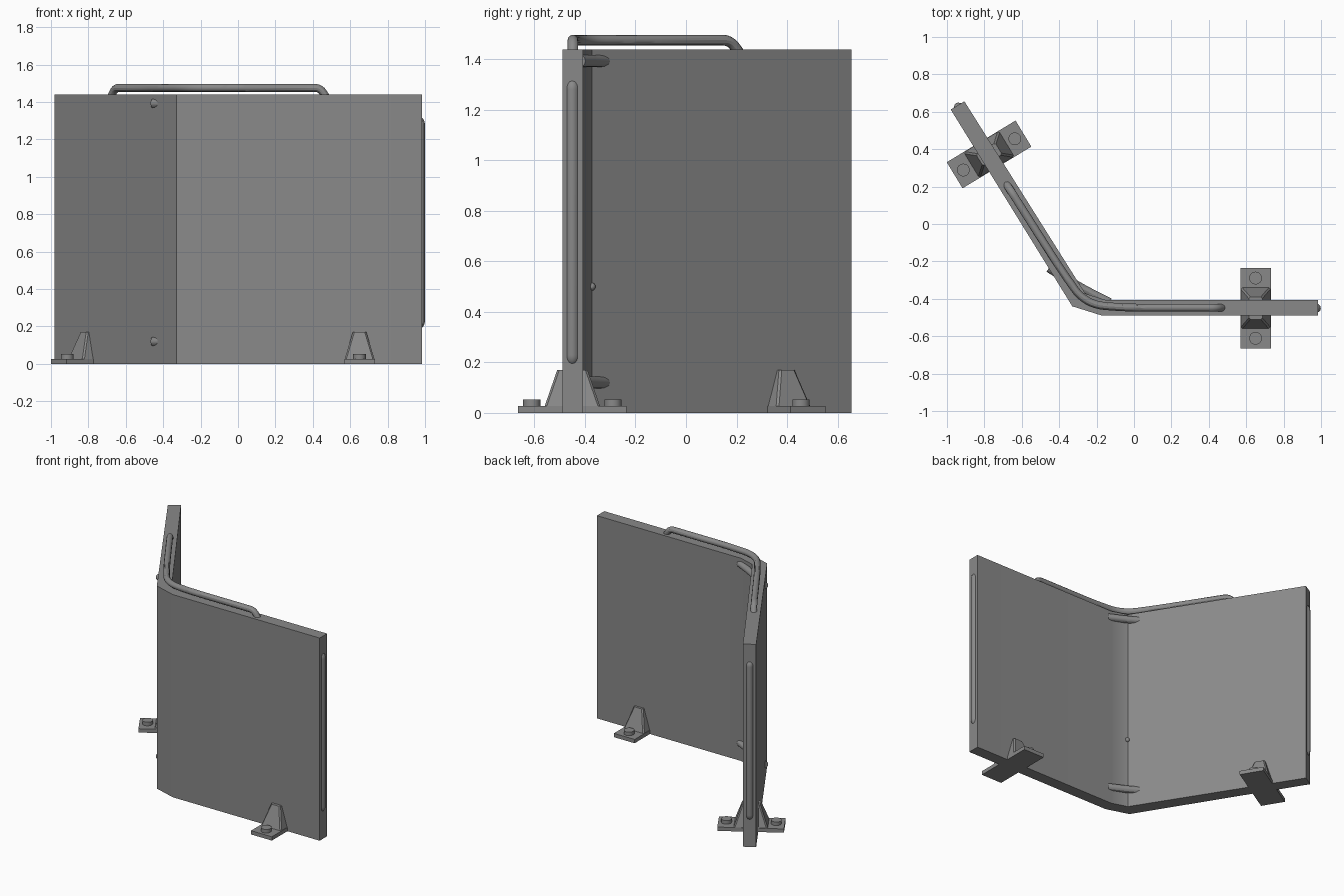
import bpy, bmesh, math
from mathutils import Vector, Matrix

if "Cube" in bpy.data.objects:
    bpy.data.objects.remove(bpy.data.objects["Cube"], do_unlink=True)

GREY = (0.25, 0.25, 0.25, 1)
steel = bpy.data.materials.new("grey_steel")
steel.use_nodes = True
steel.diffuse_color = GREY
steel.node_tree.nodes["Principled BSDF"].inputs["Base Color"].default_value = GREY

HEIGHT = 1.44


def finish(name, bm, matrix=None, smooth=True):
    """Turn a bmesh into a named object with the shared material."""
    bmesh.ops.recalc_face_normals(bm, faces=bm.faces)
    mesh = bpy.data.meshes.new(name)
    bm.to_mesh(mesh)
    bm.free()
    mesh.materials.append(steel)
    obj = bpy.data.objects.new(name, mesh)
    bpy.context.collection.objects.link(obj)
    if matrix:
        obj.matrix_world = matrix
    if smooth:
        bpy.ops.object.select_all(action="DESELECT")
        obj.select_set(True)
        bpy.context.view_layer.objects.active = obj
        bpy.ops.object.shade_smooth_by_angle(angle=math.radians(30))
    return obj


def tube(name, points, radius, bend=0.0):
    """Round bar along a path whose inner corners are rounded by bend."""
    pts = [Vector(p) for p in points]
    path = [pts[0]]
    for a, b, c in zip(pts, pts[1:], pts[2:]):
        cut = min(bend, (a - b).length * 0.48, (c - b).length * 0.48)
        start, end = b + (a - b).normalized() * cut, b + (c - b).normalized() * cut
        for i in range(9):
            t = i / 8
            path.append(start * (1 - t) ** 2 + b * 2 * t * (1 - t) + end * t * t)
    path.append(pts[-1])
    curve = bpy.data.curves.new(name, "CURVE")
    curve.dimensions = "3D"
    curve.bevel_depth = radius
    curve.bevel_resolution = 4
    curve.use_fill_caps = True
    spline = curve.splines.new("POLY")
    spline.points.add(len(path) - 1)
    for point, co in zip(spline.points, path):
        point.co = (*co, 1)
    temp = bpy.data.objects.new(name + "_path", curve)
    bpy.context.collection.objects.link(temp)
    mesh = bpy.data.meshes.new_from_object(
        temp.evaluated_get(bpy.context.evaluated_depsgraph_get()))
    bm = bmesh.new()
    bm.from_mesh(mesh)
    bpy.data.objects.remove(temp)
    bpy.data.meshes.remove(mesh)
    bpy.data.curves.remove(curve)
    return finish(name, bm)


# Bent wall panel, extruded from its plan outline
outline = [(0.985, -0.49), (-0.17, -0.49), (-0.33, -0.44), (-0.98, 0.612),
           (-0.907, 0.656), (-0.26, -0.372), (-0.15, -0.407), (0.985, -0.407)]
bm = bmesh.new()
base = bm.faces.new([bm.verts.new((x, y, 0)) for x, y in outline])
top = bmesh.ops.extrude_face_region(bm, geom=[base])["geom"]
bmesh.ops.translate(bm, vec=(0, 0, HEIGHT),
                    verts=[g for g in top if isinstance(g, bmesh.types.BMVert)])
panel = finish("wall_panel", bm)
panel.modifiers.new("even_shading", "WEIGHTED_NORMAL").keep_sharp = True

# Hand rail on the top edge, following the bend
rail_z = HEIGHT + 0.036
tube("top_rail", [(0.475, -0.448, HEIGHT - 0.02), (0.44, -0.448, rail_z),
                  (-0.04, -0.448, rail_z), (-0.26, -0.43, rail_z),
                  (-0.40, -0.23, rail_z), (-0.657, 0.175, rail_z),
                  (-0.683, 0.215, HEIGHT - 0.02)], 0.021, 0.12)

# Half-sunk grip bars on both end faces
ends = {"left_end_bar": (Vector((0.985, -0.45, 0)), Vector((1, 0, 0))),
        "right_end_bar": (Vector((-0.944, 0.634, 0)), Vector((-0.525, 0.851, 0)))}
for name, (foot, out) in ends.items():
    profile = [(-0.05, 0.2), (-0.01, 0.21), (-0.01, 1.3), (-0.05, 1.31)]
    tube(name, [foot + out * d + Vector((0, 0, z)) for d, z in profile], 0.024, 0.03)

# Short bars tying the inside of the corner
for name, z in (("lower_corner_bar", 0.12), ("upper_corner_bar", 1.393)):
    tube(name, [(-0.455, -0.235, z), (-0.28, -0.345, z), (-0.13, -0.42, z)], 0.024, 0.08)

# Small stud on the corner seam
bm = bmesh.new()
bmesh.ops.create_uvsphere(bm, u_segments=16, v_segments=8, radius=0.016)
finish("corner_stud", bm, Matrix.Translation((-0.258, -0.374, 0.5)))


def foot_bracket(side, x, y, angle):
    place = Matrix.Translation((x, y, 0)) @ Matrix.Rotation(angle, 4, "Z")
    # Floor plate
    bm = bmesh.new()
    bmesh.ops.create_cube(bm, size=1)
    bmesh.ops.scale(bm, vec=(0.163, 0.43, 0.027), verts=bm.verts)
    bmesh.ops.translate(bm, vec=(0, 0, 0.0135), verts=bm.verts)
    finish(side + "_foot_plate", bm, place, False)
    # Tapered clamp around the panel
    bm = bmesh.new()
    bmesh.ops.create_cube(bm, size=2)
    for v in bm.verts:
        high = v.co.z > 0
        v.co.x *= 0.036 if high else 0.081
        v.co.y *= 0.06 if high else 0.112
        v.co.z = 0.17 if high else 0.02
    edges = [e for e in bm.edges if abs(e.verts[0].co.z - e.verts[1].co.z) > 0.1]
    bmesh.ops.bevel(bm, geom=edges, offset=0.008, segments=1, affect="EDGES")
    finish(side + "_foot_clamp", bm, place, False)
    # Anchor bolts
    for end, sign in (("outer", -1), ("inner", 1)):
        bm = bmesh.new()
        bmesh.ops.create_cone(bm, cap_ends=True, segments=24, radius1=0.034,
                              radius2=0.034, depth=0.035)
        finish(f"{side}_{end}_bolt", bm,
               place @ Matrix.Translation((0, sign * 0.161, 0.035)))


foot_bracket("left", 0.65, -0.45, 0)
foot_bracket("right", -0.775, 0.372, math.radians(-58.8))
